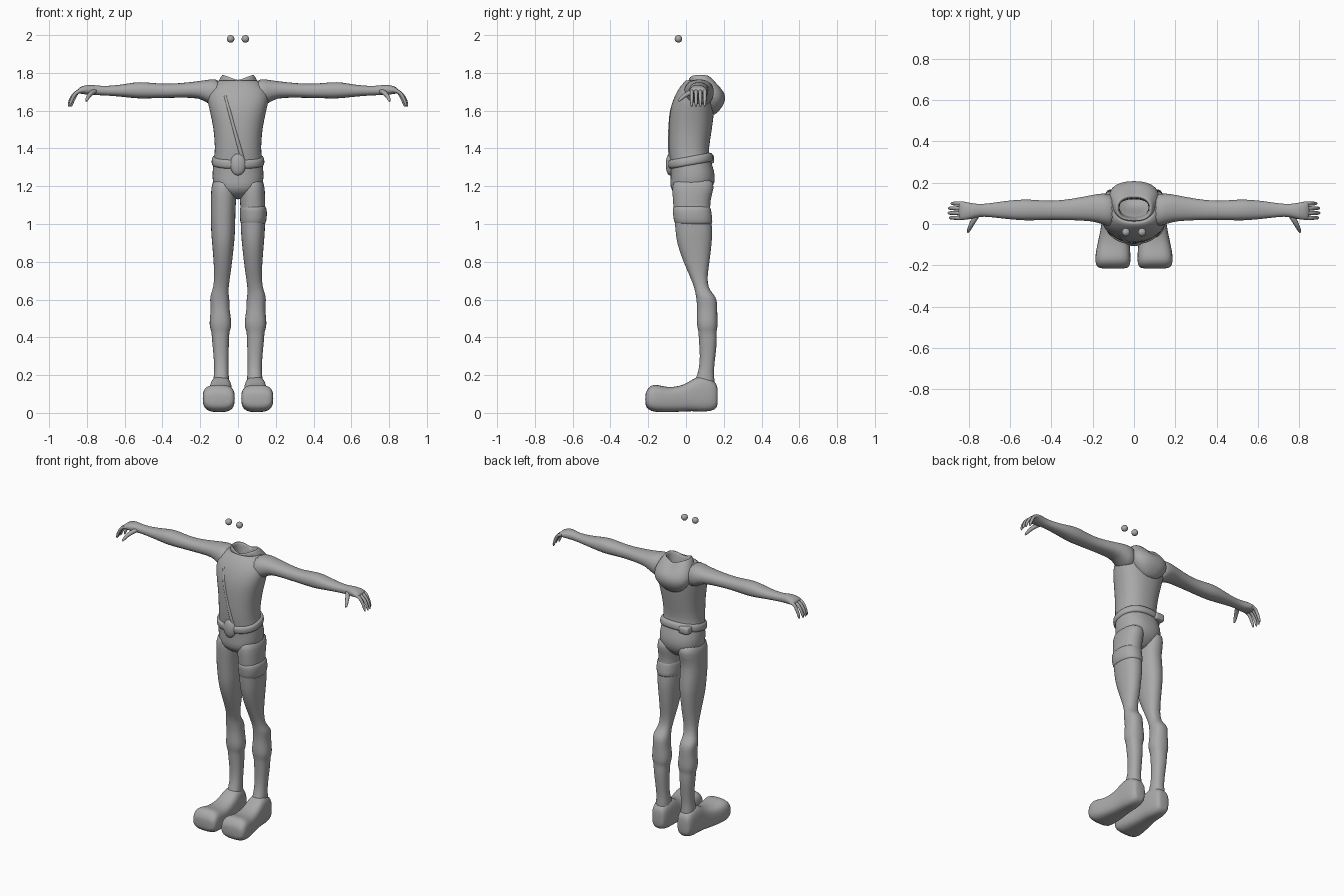
import bpy, bmesh, math
from mathutils import Vector
from mathutils.bvhtree import BVHTree

grey = bpy.data.materials.new("plain grey")
grey.diffuse_color = (0.4, 0.4, 0.4, 1)


def finish(name, mesh, mirror=False, levels=1):
    """Add an object, smooth it, optionally mirror it across x."""
    ob = bpy.data.objects.new(name, mesh)
    bpy.context.collection.objects.link(ob)
    mesh.materials.clear()
    mesh.materials.append(grey)
    for p in mesh.polygons:
        p.use_smooth = True
    if levels:
        ob.modifiers.new("smooth", 'SUBSURF').levels = levels
        ob.modifiers["smooth"].render_levels = levels
    if mirror:
        ob.modifiers.new("mirror", 'MIRROR').use_mirror_merge = False
    return ob


def loft(name, axis, rings, power=2.3, n=20, caps=(True, True), mirror=False,
         tilt=0, shape=None):
    """Skin rounded sections (position, a0, a1, b0, b1) along an axis."""
    bm = bmesh.new()
    loops = []
    for t, a0, a1, b0, b1 in rings:
        loop = []
        for i in range(n):
            w = 2 * math.pi * i / n
            c, s = math.cos(w), math.sin(w)
            u = math.copysign(abs(c) ** (2 / power), c)
            v = math.copysign(abs(s) ** (2 / power), s)
            a, b = (a0 + a1 + u * (a1 - a0)) / 2, (b0 + b1 + v * (b1 - b0)) / 2
            co = {'z': (a, b, t + tilt * v), 'y': (a, t, b), 'x': (t, a, b)}[axis]
            if shape:
                co = shape(co)
            loop.append(bm.verts.new(co))
        loops.append(loop)
    for p, q in zip(loops, loops[1:]):
        for i in range(n):
            j = (i + 1) % n
            bm.faces.new((p[i], p[j], q[j], q[i]))
    if caps[0]:
        bm.faces.new(loops[0][::-1])
    if caps[1]:
        bm.faces.new(loops[-1])
    bmesh.ops.recalc_face_normals(bm, faces=bm.faces)
    mesh = bpy.data.meshes.new(name)
    bm.to_mesh(mesh)
    bm.free()
    return finish(name, mesh, mirror)


def tube(name, points, mirror=False):
    """Tapered round tube through (x, y, z, radius) points."""
    cu = bpy.data.curves.new(name, 'CURVE')
    cu.dimensions = '3D'
    cu.bevel_depth = 1
    cu.bevel_resolution = 1
    cu.use_fill_caps = True
    sp = cu.splines.new('POLY')
    sp.points.add(len(points) - 1)
    for p, (x, y, z, r) in zip(sp.points, points):
        p.co = (x, y, z, 1)
        p.radius = r
    tmp = bpy.data.objects.new(name + "_path", cu)
    mesh = bpy.data.meshes.new_from_object(tmp)
    bpy.data.objects.remove(tmp)
    return finish(name, mesh, mirror)


def ball(name, loc, scale, mirror=False):
    bm = bmesh.new()
    bmesh.ops.create_uvsphere(bm, u_segments=20, v_segments=12, radius=1)
    bmesh.ops.scale(bm, vec=scale, verts=bm.verts)
    bmesh.ops.translate(bm, vec=loc, verts=bm.verts)
    mesh = bpy.data.meshes.new(name)
    bm.to_mesh(mesh)
    bm.free()
    return finish(name, mesh, mirror, 0)


# Torso, open at the neck with a short inner lining
profile = [(1.13, .03, -.02, .08), (1.16, .09, -.06, .11), (1.19, .13, -.087, .145),
           (1.25, .138, -.08, .158), (1.31, .132, -.083, .14), (1.36, .126, -.088, .125),
           (1.4, .122, -.092, .12), (1.5, .128, -.092, .138), (1.6, .15, -.087, .15),
           (1.66, .165, -.068, .155), (1.71, .16, -.045, .15), (1.75, .12, -.012, .14),
           (1.772, .085, .01, .13), (1.72, .078, .02, .12), (1.66, .08, .02, .12)]
torso = loft("torso", 'z', [(z, -r, r, f, b) for z, r, f, b in profile],
             n=28, caps=(True, False))

# Hood lying on the back, rim raised at both sides of the neck
hood_rings = [(1.575, .03, .11, .15), (1.60, .075, .08, .178), (1.65, .118, .06, .212),
              (1.70, .128, .04, .206), (1.75, .108, .015, .172), (1.785, .088, .01, .14),
              (1.795, .078, .02, .13), (1.76, .072, .03, .125), (1.70, .07, .035, .125)]


def rim_dip(co):
    x, y, z = co
    return (x, y, z - .028 * (1 - min(1, abs(x) / .075))) if z > 1.74 else co


loft("hood", 'z', [(z, -r, r, f, b) for z, r, f, b in hood_rings],
     n=28, caps=(True, False), shape=rim_dip)

# Arms and palms
loft("arm", 'x', [
    (.08, -.03, .15, 1.60, 1.775), (.16, .0, .15, 1.635, 1.765), (.2, .013, .142, 1.668, 1.758),
    (.3, .018, .122, 1.668, 1.746), (.4, .02, .11, 1.667, 1.741), (.5, .016, .12, 1.663, 1.753),
    (.55, .017, .119, 1.665, 1.751), (.62, .024, .113, 1.674, 1.737), (.7, .034, .1, 1.68, 1.73),
    (.75, .036, .096, 1.682, 1.734), (.79, .022, .102, 1.682, 1.74),
    (.83, .018, .111, 1.69, 1.729), (.85, .02, .109, 1.69, 1.716)], n=16, mirror=True)

# Curled fingers and thumb
for k, y in enumerate((.03, .053, .076, .099)):
    e = (.006, 0, .002, .014)[k]
    tube("finger_%d" % (k + 1), [
        (.82, y, 1.708, .013), (.85, y, 1.703, .012), (.875 - e, y, 1.68, .0115),
        (.89 - e, y, 1.65, .0105), (.896 - e, y, 1.628, .008), (.897 - e, y, 1.621, .003)], True)
tube("thumb", [(.755, .045, 1.705, .014), (.775, .02, 1.695, .017), (.79, -.01, 1.68, .013),
               (.8, -.03, 1.66, .011), (.803, -.04, 1.65, .005)], True)

# Legs with gathered boot cuffs
loft("leg", 'z', [
    (1.25, .01, .13, -.065, .145), (1.19, .005, .144, -.075, .152), (1.12, .01, .144, -.07, .125),
    (1.05, .014, .146, -.065, .132), (.96, .014, .143, -.056, .142), (.9, .02, .138, -.05, .137),
    (.8, .03, .129, -.015, .126), (.72, .042, .126, .022, .112), (.66, .05, .131, .045, .118),
    (.63, .05, .144, .05, .145), (.6, .044, .15, .055, .166), (.55, .046, .143, .06, .165),
    (.49, .034, .152, .055, .168), (.45, .036, .15, .06, .168), (.43, .046, .14, .066, .16),
    (.39, .047, .139, .067, .166), (.3, .05, .129, .075, .156), (.22, .052, .125, .068, .146),
    (.17, .045, .132, .045, .152), (.1, .045, .135, .03, .155)], mirror=True)

# Broad boots with a raised toe cap
loft("boot", 'y', [
    (.168, .06, .12, .045, .13), (.16, .045, .138, .015, .165), (.1, .035, .148, .004, .2),
    (.05, .03, .152, .008, .19), (.01, .03, .156, .008, .16), (-.04, .026, .165, .005, .14),
    (-.1, .02, .178, .003, .135), (-.15, .016, .188, .003, .15), (-.185, .016, .188, .008, .15),
    (-.208, .022, .18, .025, .12), (-.216, .04, .16, .045, .1)], power=3, mirror=True)

# Wrap on one thigh
loft("thigh_wrap", 'z', [
    (.99, .016, .142, -.055, .137), (1.01, .01, .15, -.064, .142), (1.05, .01, .155, -.07, .138),
    (1.085, .009, .152, -.073, .132), (1.1, .014, .143, -.066, .125)])

# Belt, higher at the back, with a front buckle and a rear pouch
loft("belt", 'z', [(1.31, -.128, .128, -.08, .13), (1.312, -.14, .14, -.095, .146),
                   (1.335, -.141, .141, -.099, .146), (1.357, -.137, .137, -.099, .14),
                   (1.36, -.12, .12, -.08, .12)], n=28, tilt=.02)
ball("buckle", (0, -.085, 1.315), (.042, .022, .058))
loft("belt_pouch", 'z', [(1.32, -.11, -.05, .1, .142), (1.325, -.115, -.045, .09, .15),
                         (1.362, -.115, -.045, .09, .15), (1.367, -.11, -.05, .1, .142)], power=5)

# Chest strap pressed into the shirt front
tree = BVHTree.FromPolygons([v.co for v in torso.data.vertices],
                            [tuple(p.vertices) for p in torso.data.polygons])
path = []
for i in range(13):
    t = i / 12
    x, z = -.068 + .09 * t, 1.68 - .33 * t
    hit = tree.ray_cast(Vector((x, -1, z)), Vector((0, 1, 0)))[0]
    path.append((x, hit.y + .006, z, .009 + .005 * t))
tube("chest_strap", path)

# Eyes
ball("eye", (.039, -.04, 1.98), (.02, .02, .02), True)
